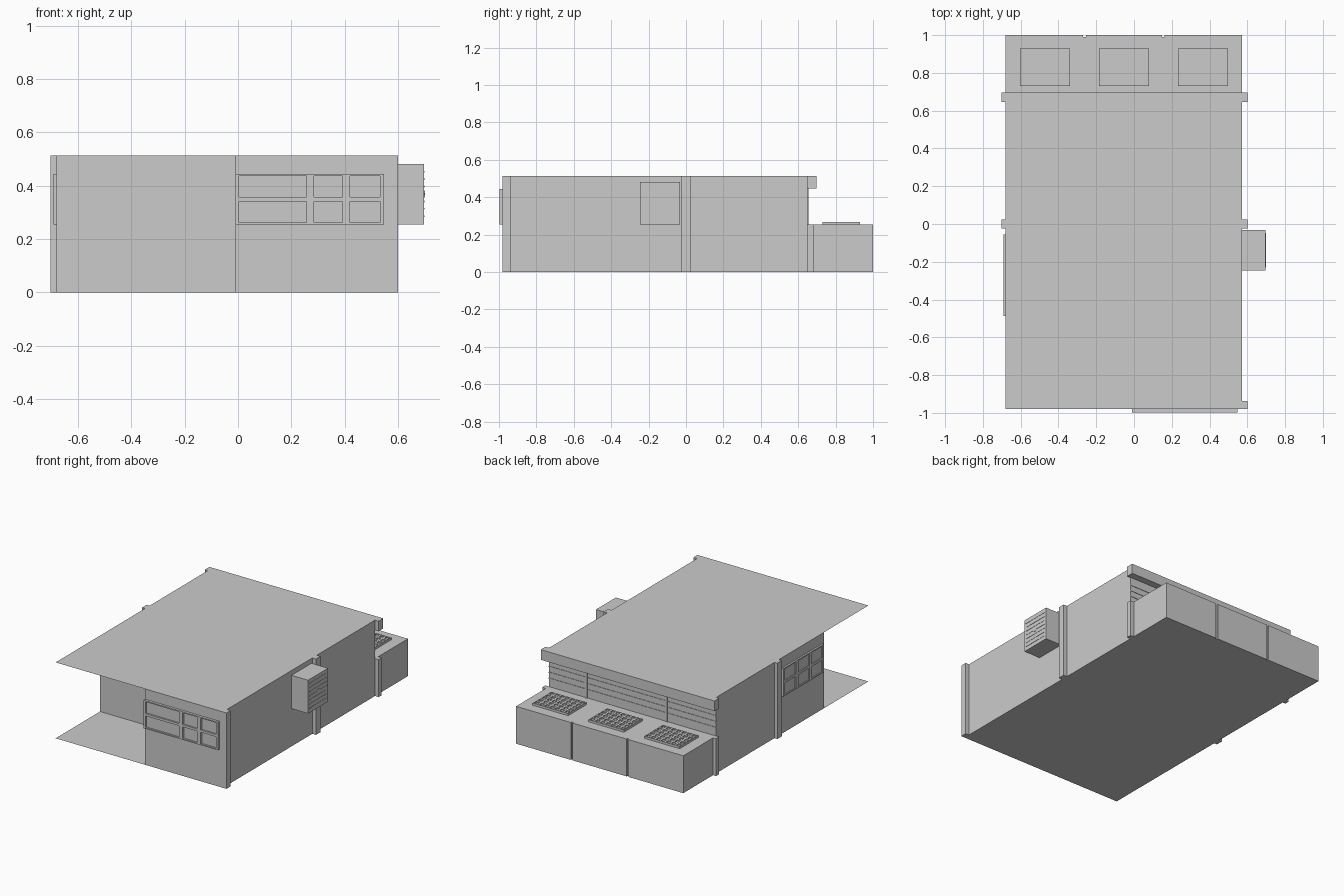
import bpy, bmesh

if "Cube" in bpy.data.objects:
    bpy.data.objects.remove(bpy.data.objects["Cube"])

H = 0.514                      # roof height
XL, XR = -0.68, 0.573          # side walls
YF, YB, YE = -0.98, 0.65, 1.0  # front wall, back wall, end of rear block
HB = 0.253                     # rear block height


def new_object(name, bm):
    bmesh.ops.recalc_face_normals(bm, faces=bm.faces)
    me = bpy.data.meshes.new(name)
    bm.to_mesh(me)
    bm.free()
    ob = bpy.data.objects.new(name, me)
    bpy.context.collection.objects.link(ob)
    return ob


def boxes(name, items):
    """One object from a list of (x0, x1, y0, y1, z0, z1) boxes."""
    bm = bmesh.new()
    for x0, x1, y0, y1, z0, z1 in items:
        vs = bmesh.ops.create_cube(bm, size=1)["verts"]
        for v in vs:
            v.co.x = x0 if v.co.x < 0 else x1
            v.co.y = y0 if v.co.y < 0 else y1
            v.co.z = z0 if v.co.z < 0 else z1
    return new_object(name, bm)


def prism(name, outline, z0, z1):
    bm = bmesh.new()
    f = bm.faces.new([bm.verts.new((x, y, z0)) for x, y in outline])
    ext = bmesh.ops.extrude_face_region(bm, geom=[f])["geom"]
    for v in ext:
        if isinstance(v, bmesh.types.BMVert):
            v.co.z = z1
    return new_object(name, bm)


def sheet(name, x0, x1, y0, y1, z):
    bm = bmesh.new()
    bm.faces.new([bm.verts.new(p) for p in
                  ((x0, y0, z), (x1, y0, z), (x1, y1, z), (x0, y1, z))])
    return new_object(name, bm)


def grid(us, vs, u_bar, v_bar, d0, d1, d_pane):
    """Frame bars and a recessed pane in (u, v, depth) ranges; us and vs are bar centres."""
    u0, u1, v0, v1 = us[0], us[-1], vs[0], vs[-1]
    out = [(u0, u1, v0, v1, d0, d_pane)]
    clamp = lambda c, w, lo, hi: (max(lo, c - w), min(hi, c + w))
    for u in us:
        out.append((*clamp(u, u_bar, u0, u1), v0, v1, d0, d1))
    for v in vs:
        out.append((u0, u1, *clamp(v, v_bar, v0, v1), d0, d1))
    return out


# main body with open corner at the front left
CX, CY = -0.01, -0.505
prism("main_body", [(CX, YF), (XR, YF), (XR, YB), (XL, YB), (XL, CY), (CX, CY)], 0, H)
sheet("corner_floor", XL, CX, YF, CY, 0)
sheet("corner_roof", XL, CX, YF, CY, H)

# rear block with narrow vertical grooves on its back face
W, G = (XR - XL) / 3, 0.007
items = [(XL, XR, YB, YE - 0.01, 0, HB)]
for i in range(3):
    a = XL + i * W + (G if i else 0)
    b = XL + (i + 1) * W - (G if i < 2 else 0)
    items.append((a, b, YE - 0.01, YE, 0, HB))
boxes("rear_block", items)

# roof beam along the back
boxes("back_beam", [(-0.702, 0.6, YB - 0.003, 0.697, 0.445, H)])

# wall pilasters
boxes("right_pilasters", [(XR, 0.6, YF, -0.937, 0, H),
                          (XR, 0.6, -0.023, 0.025, 0, H),
                          (XR, 0.6, 0.648, 0.681, 0, HB)])
boxes("left_pilasters", [(-0.702, XL, -0.023, 0.025, 0, H),
                         (-0.702, XL, 0.648, 0.681, 0, HB)])

# front window: one wide and two narrow panes
Z0, Z1 = 0.254, 0.444
zs = [Z0, (Z0 + Z1) / 2, Z1]
g = grid([CX, 0.27, 0.405, 0.547], zs, 0.014, 0.008, 0, 0.017, 0.006)
boxes("front_window", [(u0, u1, YF - d1, YF - d0, v0, v1)
                       for u0, u1, v0, v1, d0, d1 in g])

# left side window
g = grid([-0.486, -0.345, -0.2, -0.055], zs, 0.014, 0.008, 0, 0.012, 0.005)
boxes("left_window", [(XL - d1, XL - d0, u0, u1, v0, v1)
                      for u0, u1, v0, v1, d0, d1 in g])

# strip of back windows under the beam
items = [(x - 0.008, x + 0.008, YB, YB + 0.005, HB, 0.445) for x in (-0.31, 0.29)]
items += [(XL, XR, YB, YB + 0.003, z - 0.003, z + 0.003) for z in (0.31, 0.35, 0.39)]
boxes("back_window_bars", items)

# three cell panels on the rear block
for k, x in enumerate((-0.603, -0.185, 0.233)):
    us = [x + 0.265 * i / 7 for i in range(8)]
    vs = [0.73 + 0.199 * j / 5 for j in range(6)]
    g = grid(us, vs, 0.007, 0.007, HB, 0.268, 0.261)
    boxes(f"cell_panel_{k + 1}", g)

# wall-mounted cooling unit with thin slats
boxes("cooling_unit", [(XR, 0.697, -0.245, -0.032, 0.255, 0.481)])
items = [(0.697, 0.699, -0.23, -0.047, z - 0.003, z + 0.003)
         for z in [0.285 + 0.028 * i for i in range(7)]]
items.append((0.697, 0.7, -0.152, -0.125, 0.356, 0.382))
boxes("cooling_unit_slats", items)
